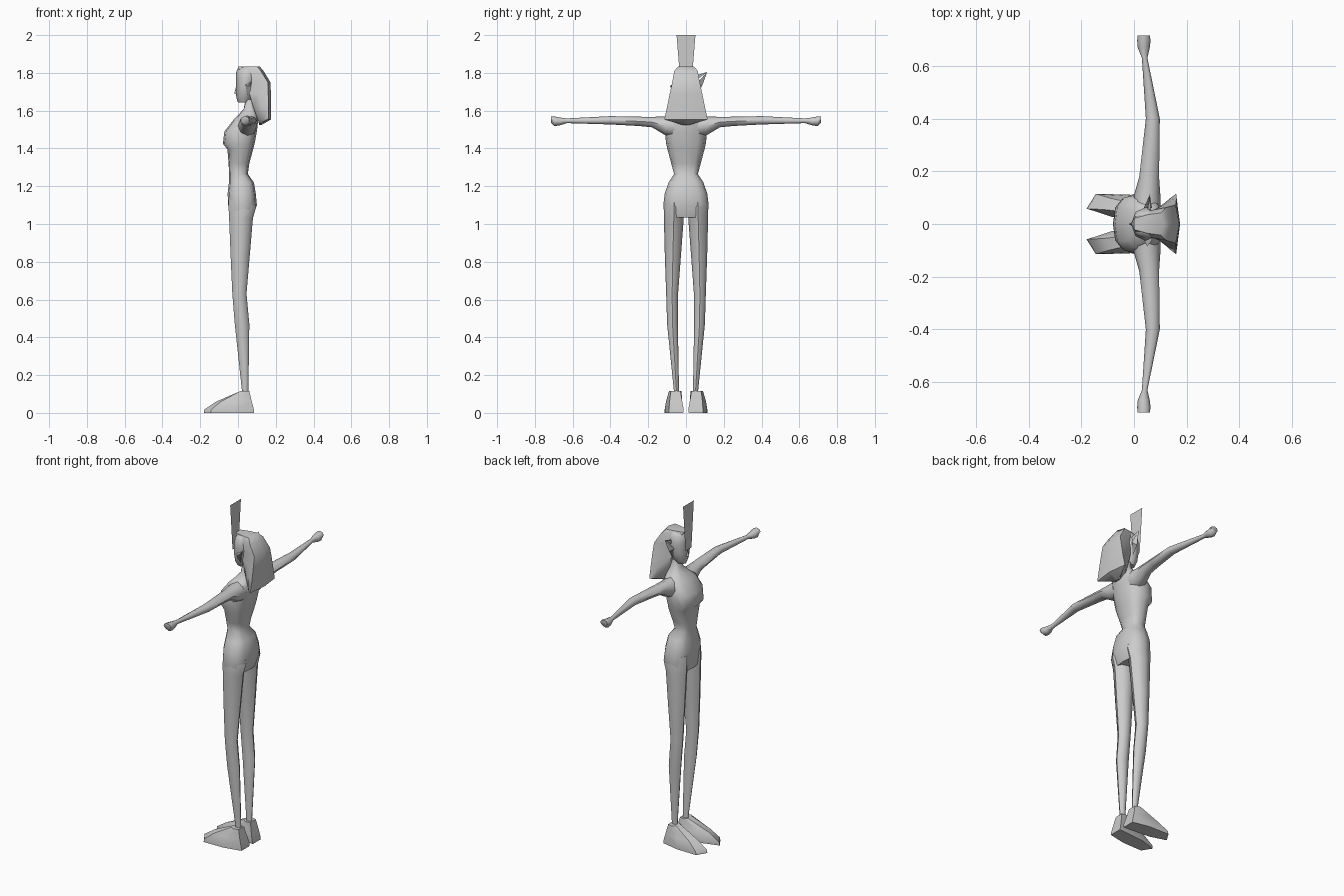
import bpy, bmesh, math
from mathutils import Vector

grey = bpy.data.materials.new("plain_grey")
grey.diffuse_color = (0.6, 0.6, 0.6, 1)


def finish(name, bm, angle=50):
    """Turn a bmesh into a shaded object."""
    if len(bm.faces) > 1:
        bmesh.ops.recalc_face_normals(bm, faces=bm.faces)
    me = bpy.data.meshes.new(name)
    bm.to_mesh(me)
    bm.free()
    ob = bpy.data.objects.new(name, me)
    me.materials.append(grey)
    bpy.context.collection.objects.link(ob)
    bpy.ops.object.select_all(action='DESELECT')
    ob.select_set(True)
    bpy.context.view_layer.objects.active = ob
    bpy.ops.object.shade_smooth_by_angle(angle=math.radians(angle))
    return ob


def loft(name, rings, angle=50):
    """Skin a list of point rings and close both ends."""
    bm = bmesh.new()
    loops = [[bm.verts.new(p) for p in r] for r in rings]
    n = len(loops[0])
    for a, b in zip(loops, loops[1:]):
        for i in range(n):
            j = (i + 1) % n
            bm.faces.new((a[i], a[j], b[j], b[i]))
    bm.faces.new(loops[0])
    bm.faces.new(loops[-1])
    return finish(name, bm, angle)


def oval(a0, a1, b0, b1, n=8, power=1.0):
    """Rounded section filling the box a0..a1 by b0..b1; low power is boxier."""
    out = []
    for i in range(n):
        t = 2 * math.pi * i / n
        c, s = math.cos(t), math.sin(t)
        c = math.copysign(abs(c) ** power, c) if abs(c) > 1e-6 else 0
        s = math.copysign(abs(s) ** power, s) if abs(s) > 1e-6 else 0
        out.append(((a0 + a1) / 2 + (a1 - a0) / 2 * c,
                    (b0 + b1) / 2 + (b1 - b0) / 2 * s))
    return out


def level(z, pts, side=1):
    return [Vector((x, y * side, z)) for x, y in pts]


# torso: height, front x, back x, half width
torso = [(1.66, .040, .085, .028), (1.61, .030, .095, .036),
         (1.575, .000, .105, .070), (1.55, -.025, .107, .100),
         (1.49, -.072, .100, .112), (1.425, -.080, .088, .105),
         (1.395, -.056, .080, .098), (1.32, -.050, .060, .078),
         (1.265, -.047, .052, .063), (1.22, -.048, .084, .092),
         (1.16, -.055, .094, .113), (1.10, -.052, .100, .120),
         (1.035, -.044, .078, .112)]
loft("torso", [level(z, oval(f, b, -w, w, 12, .75)) for z, f, b, w in torso])

# head: height, front x, back x, half width
head = [(1.643, .000, .060, .026), (1.67, -.009, .075, .044),
        (1.71, -.011, .090, .058), (1.77, -.011, .100, .064),
        (1.81, -.009, .110, .056), (1.832, .005, .110, .036)]
loft("head", [level(z, oval(f, b, -w, w)) for z, f, b, w in head])

# nose wedge
bm = bmesh.new()
p = [bm.verts.new(q) for q in ((-.009, 0, 1.735), (-.02, 0, 1.69),
                               (.0, .012, 1.683), (.0, -.012, 1.683))]
for f in ((0, 1, 2), (0, 3, 1), (1, 3, 2), (0, 2, 3)):
    bm.faces.new([p[i] for i in f])
finish("nose", bm)

# hair: narrow at the front, flaring to a wide back
hair = [(1.834, .000, .115, .042), (1.81, .010, .135, .062),
        (1.75, .045, .172, .073), (1.69, .060, .174, .086),
        (1.62, .080, .175, .100), (1.553, .105, .174, .115),
        (1.525, .112, .125, .020)]


def hair_section(f, b, w):
    half = [(f, .5 * w), (f + .45 * (b - f), .84 * w), (b - .014, w)]
    return half + [(b, 0)] + [(x, -y) for x, y in reversed(half)]


loft("hair", [level(z, hair_section(f, b, w)) for z, f, b, w in hair])

# flat upright plume on the forehead
bm = bmesh.new()
bm.faces.new([bm.verts.new(q) for q in ((-.016, -.028, 1.73), (-.016, .028, 1.73),
                                        (-.016, .05, 2), (-.016, -.05, 2))])
finish("plume", bm)

# limb tables
leg = [(1.13, -.050, .090, .015, .112), (1.09, -.050, .096, .008, .118),
       (1.03, -.047, .079, .012, .117), (.83, -.039, .062, .027, .112),
       (.63, -.030, .045, .042, .105), (.47, -.017, .060, .043, .100),
       (.116, .021, .055, .037, .064), (.07, .021, .055, .037, .064)]
arm = [(.06, .000, .100, 1.46, 1.575), (.11, .000, .100, 1.470, 1.570),
       (.18, .020, .095, 1.512, 1.567), (.25, .028, .096, 1.519, 1.568),
       (.40, .045, .098, 1.527, 1.571), (.63, .030, .051, 1.534, 1.559),
       (.67, .014, .060, 1.522, 1.564), (.697, .012, .063, 1.518, 1.570),
       (.715, .014, .060, 1.537, 1.570)]
foot = [(0, [(-.18, .058), (-.145, .114), (-.02, .112), (.086, .09), (.086, .015), (-.08, .028)]),
        (.018, [(-.178, .058), (-.142, .113), (-.02, .112), (.084, .09), (.084, .012), (-.08, .026)]),
        (.06, [(-.115, .055), (-.09, .098), (-.02, .106), (.073, .087), (.073, .02), (-.05, .032)]),
        (.115, [(.012, .04), (.012, .075), (.03, .090), (.06, .08), (.06, .03), (.03, .024)])]

for side, tag in ((-1, "left"), (1, "right")):
    loft(tag + "_leg", [level(z, oval(f, b, i, o), side) for z, f, b, i, o in leg])
    loft(tag + "_arm", [[Vector((x, y * side, z)) for x, z in oval(f, b, lo, hi)]
                        for y, f, b, lo, hi in arm])
    loft(tag + "_foot", [level(z, pts, side) for z, pts in foot], 45)
    # pointed ear
    bm = bmesh.new()
    base = [bm.verts.new((x, y * side, z)) for x, y, z in
            ((.035, .055, 1.74), (.05, .05, 1.68), (.068, .062, 1.75), (.05, .085, 1.73))]
    tip = bm.verts.new((.06, .112, 1.805))
    for i in range(4):
        bm.faces.new((base[i], base[(i + 1) % 4], tip))
    bm.faces.new(base)
    finish(tag + "_ear", bm, 30)
